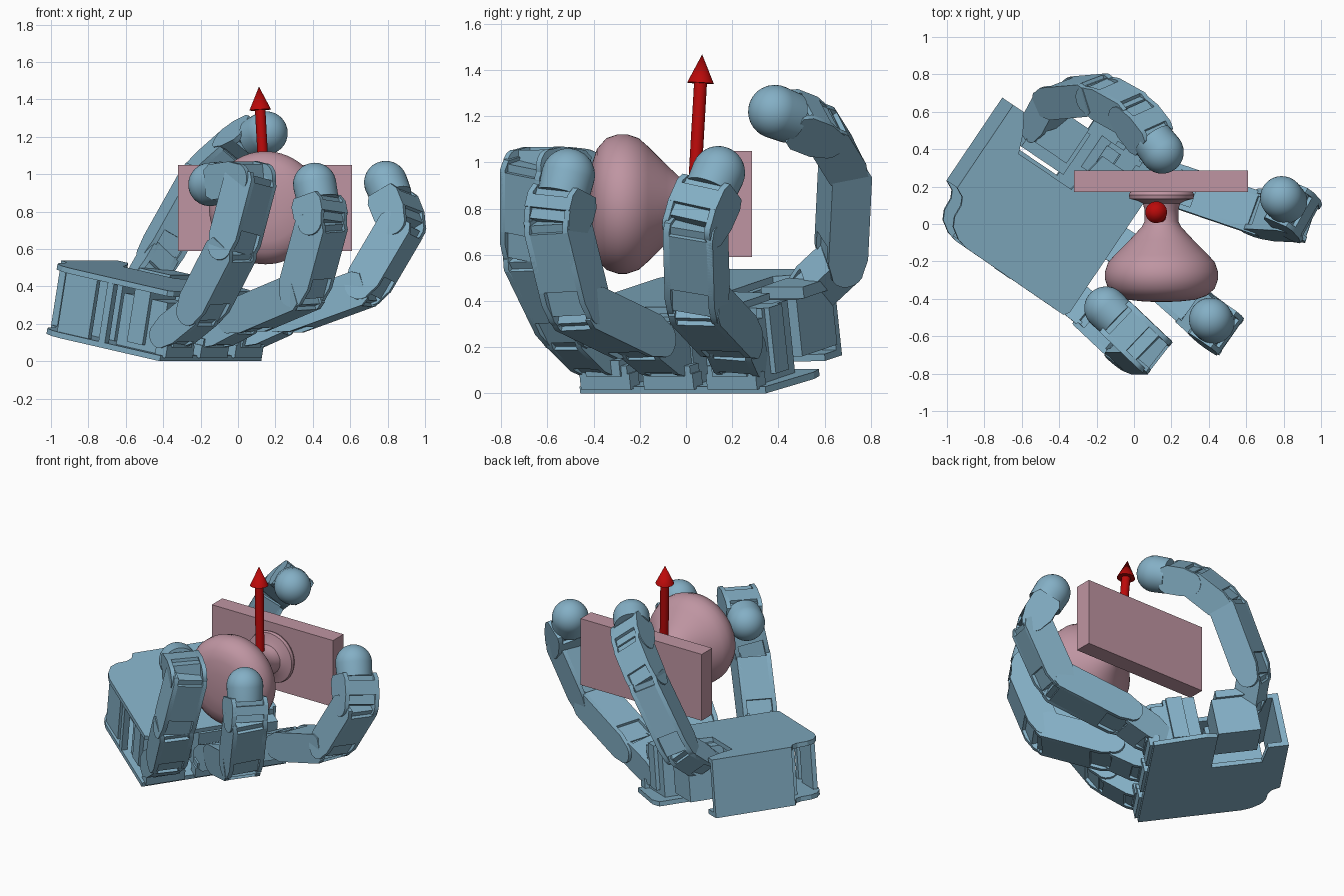
import bpy, bmesh
from math import sin, cos, pi
from mathutils import Vector as V, Matrix

if "Cube" in bpy.data.objects:
    bpy.data.objects.remove(bpy.data.objects["Cube"])


def material(name, rgb):
    m = bpy.data.materials.new(name)
    m.diffuse_color = (*rgb, 1)
    m.use_nodes = True
    m.node_tree.nodes["Principled BSDF"].inputs["Base Color"].default_value = m.diffuse_color
    return m


BLUE = material("blue_shell", (0.23, 0.43, 0.56))
PINK = material("pink_plastic", (0.52, 0.30, 0.36))
RED = material("red_marker", (0.50, 0.003, 0.003))


def frame(o, x, y, z):
    m = Matrix((x, y, z)).transposed().to_4x4()
    m.translation = o
    return m


def finish(bm, name, mat, m=None, smooth=False):
    if m is not None:
        bm.transform(m)
    bmesh.ops.recalc_face_normals(bm, faces=bm.faces)
    me = bpy.data.meshes.new(name)
    bm.to_mesh(me)
    bm.free()
    me.materials.append(mat)
    ob = bpy.data.objects.new(name, me)
    bpy.context.collection.objects.link(ob)
    if smooth:
        bpy.ops.object.select_all(action='DESELECT')
        bpy.context.view_layer.objects.active = ob
        ob.select_set(True)
        bpy.ops.object.shade_smooth_by_angle(angle=0.6)
    return ob


def add_prism(bm, pts, z0, z1):
    rows = [[bm.verts.new((x, y, z)) for x, y in pts] for z in (z0, z1)]
    n = len(pts)
    bm.faces.new(rows[0])
    bm.faces.new(rows[1])
    for i in range(n):
        j = (i + 1) % n
        bm.faces.new((rows[0][i], rows[0][j], rows[1][j], rows[1][i]))


def prism(name, pts, z0, z1, m, mat=BLUE, smooth=False):
    bm = bmesh.new()
    add_prism(bm, pts, z0, z1)
    return finish(bm, name, mat, m, smooth)


def rect(x0, x1, y0, y1):
    return [(x0, y0), (x1, y0), (x1, y1), (x0, y1)]


def lathe(name, prof, m, mat, n=48):
    # revolve (radius, height) pairs about local z
    bm = bmesh.new()
    rings = []
    for r, h in prof:
        if r == 0:
            rings.append([bm.verts.new((0, 0, h))] * n)
        else:
            rings.append([bm.verts.new((r * cos(2 * pi * i / n), r * sin(2 * pi * i / n), h)) for i in range(n)])
    for a, b in zip(rings, rings[1:]):
        for i in range(n):
            j = (i + 1) % n
            bm.faces.new(list(dict.fromkeys((a[i], a[j], b[j], b[i]))))
    return finish(bm, name, mat, m, True)


def along(p, d):
    m = V(d).to_track_quat('Z', 'Y').to_matrix().to_4x4()
    m.translation = p
    return m


# drawer front and knob
I = Matrix.Identity(4)
prism("drawer_plate", rect(-0.32, 0.61, 0.17, 0.285), 0.59, 1.05, I, PINK)
lathe("knob", [(0, -0.01), (0.165, -0.01), (0.175, 0.01), (0.17, 0.03), (0.13, 0.04), (0.10, 0.055), (0.09, 0.09),
               (0.09, 0.15), (0.105, 0.18), (0.17, 0.25), (0.25, 0.33), (0.285, 0.37), (0.302, 0.42), (0.302, 0.46),
               (0.285, 0.51), (0.24, 0.55), (0.18, 0.57), (0.09, 0.58), (0, 0.582)],
      along((0.147, 0.165, 0.82), (0, -1, 0)), PINK, 64)

# direction arrow
base, tip = V((0.145, 0.035, 0.86)), V((0.112, 0.07, 1.468))
L = (tip - base).length
lathe("direction_arrow", [(0, 0), (0.028, 0), (0.028, L - 0.125), (0.058, L - 0.125), (0, L)],
      along(base, tip - base), RED, 32)

# palm frame: u across, v towards the fingers, n up
u = V((0.56, 0.83, 0)).normalized()
v = V((0.83, -0.56, -0.19))
n = u.cross(v).normalized() * -1
P = frame(V((-0.15, -0.06, 0.0)), u, v, n)
wave = [(-0.235, -0.87), (-0.26, -0.82), (-0.30, -0.80), (-0.37, -0.795), (-0.42, -0.77), (-0.46, -0.71),
        (-0.475, -0.65)]
prism("palm_bottom_plate", [(-0.48, 0), (0.49, 0), (0.52, -0.33), (0.50, -0.40), (0.12, -0.4), (0.12, -0.72),
                            (0.30, -0.74), (0.30, -0.87)] + wave, 0, 0.03, P)
prism("palm_top_plate", [(-0.48, -0.02), (-0.45, 0), (0.30, 0), (0.34, -0.06), (0.34, -0.32), (0.10, -0.36),
                         (0.10, -0.70), (0.20, -0.74), (0.30, -0.80), (0.30, -0.87)] + wave, 0.35, 0.38, P)
prism("rear_wall", rect(-0.235, 0.30, -0.87, -0.83), 0, 0.38, P)
for name, r, z0, z1 in [
        ("side_wall_rear", rect(-0.46, -0.43, -0.68, -0.48), 0.03, 0.35),
        ("side_post", rect(-0.48, -0.44, -0.40, -0.36), 0.03, 0.35),
        ("controller_box", rect(-0.30, 0.06, -0.74, -0.42), 0.03, 0.33),
        ("thumb_motor", rect(0.14, 0.40, -0.70, -0.43), 0.08, 0.33),
        ("thumb_motor_collar", rect(0.20, 0.42, -0.66, -0.46), 0.33, 0.38),
        ("thumb_side_wall", rect(0.40, 0.43, -0.32, -0.12), 0.03, 0.35)]:
    prism(name, r, z0, z1, P)

# finger motors and stepped knuckle brackets
for c in (-0.33, 0.0, 0.33):
    prism("finger_motor", rect(c - 0.10, c + 0.10, -0.32, -0.04), 0.03, 0.31, P)
    prism("motor_ear", rect(c - 0.125, c + 0.125, -0.24, -0.14), 0.06, 0.35, P)
    prism("knuckle_step_low", rect(c - 0.13, c + 0.13, -0.05, 0.02), 0.02, 0.09, P)
    prism("knuckle_step_high", rect(c - 0.09, c + 0.09, -0.05, 0.03), 0.08, 0.15, P)
    for s in (-1, 1):
        prism("knuckle_tab", rect(c + s * 0.09 - 0.03, c + s * 0.09 + 0.03, -0.05, 0.02), 0.08, 0.125, P)


def link(name, p, q, w, wid=0.20, thk=0.19, end=0.03):
    # finger segment: two rounded cheeks, narrower at the joint, around a motor block
    x = (q - p).normalized()
    z = (w - x * w.dot(x)).normalized()
    m = frame(p, x, z.cross(x), z)
    L, r = (q - p).length + end, thk / 2
    arc = [(-0.01 - r * 0.7 * sin(pi * i / 8), r * 0.8 * cos(pi * i / 8)) for i in range(9)]
    cheek = arc + [(0.05, -r), (L - 0.04, -r), (L, -r * 0.75), (L, r * 0.75), (L - 0.04, r), (0.05, r)]
    h = wid / 2
    bm = bmesh.new()
    add_prism(bm, cheek, h - 0.028, h)
    add_prism(bm, cheek, -h, -h + 0.028)
    add_prism(bm, rect(-0.01, L - 0.015, -r * 0.78, r * 0.78), -h + 0.02, h - 0.02)
    add_prism(bm, rect(L * 0.25, L - 0.05, -r, r), -h, h)
    finish(bm, name, BLUE, m, True)


def finger(name, pts, w, wid=0.20, thk=0.19):
    pts = [V(p) for p in pts]
    w = V(w)
    for i in range(len(pts) - 2):
        link(f"{name}_link_{i + 1}", pts[i], pts[i + 1], w, wid - 0.03 * (i == 0), thk - 0.02 * (i == 0))
    # last segment is a short cup holding the rounded fingertip
    a, t = pts[-2], pts[-1]
    d = (t - a).normalized()
    link(name + "_tip_cup", a, t - d * 0.07, w, wid + 0.01, thk, 0)
    R = 0.116
    dome = [(R * cos(k * pi / 20), R * sin(k * pi / 20)) for k in range(10)] + [(0, R)]
    lathe(name + "_fingertip", [(0, -0.09), (R * 0.97, -0.09)] + dome, along(t, d), BLUE, 32)


finger("near_finger", [(-0.36, -0.37, 0.14), (-0.20, -0.50, 0.27), (-0.03, -0.66, 0.60), (0.07, -0.66, 0.98),
                       (-0.15, -0.45, 0.945)], (0.64, 0.77, 0), 0.22)
finger("middle_finger", [(-0.15, -0.07, 0.14), (0.02, -0.18, 0.23), (0.35, -0.47, 0.37), (0.45, -0.56, 0.74),
                         (0.41, -0.51, 0.945)], (0.56, 0.83, 0), 0.23)
finger("far_finger", [(0.04, 0.24, 0.14), (0.24, 0.20, 0.23), (0.68, 0.05, 0.39), (0.88, 0.04, 0.73),
                      (0.79, 0.14, 0.955)], (0.40, 0.92, 0), 0.23)
finger("thumb", [(-0.50, 0.52, 0.43), (-0.42, 0.67, 0.57), (-0.19, 0.69, 0.98), (-0.01, 0.59, 1.14),
                 (0.15, 0.385, 1.22)], (0.74, 0.30, -0.60), 0.20, 0.18)
